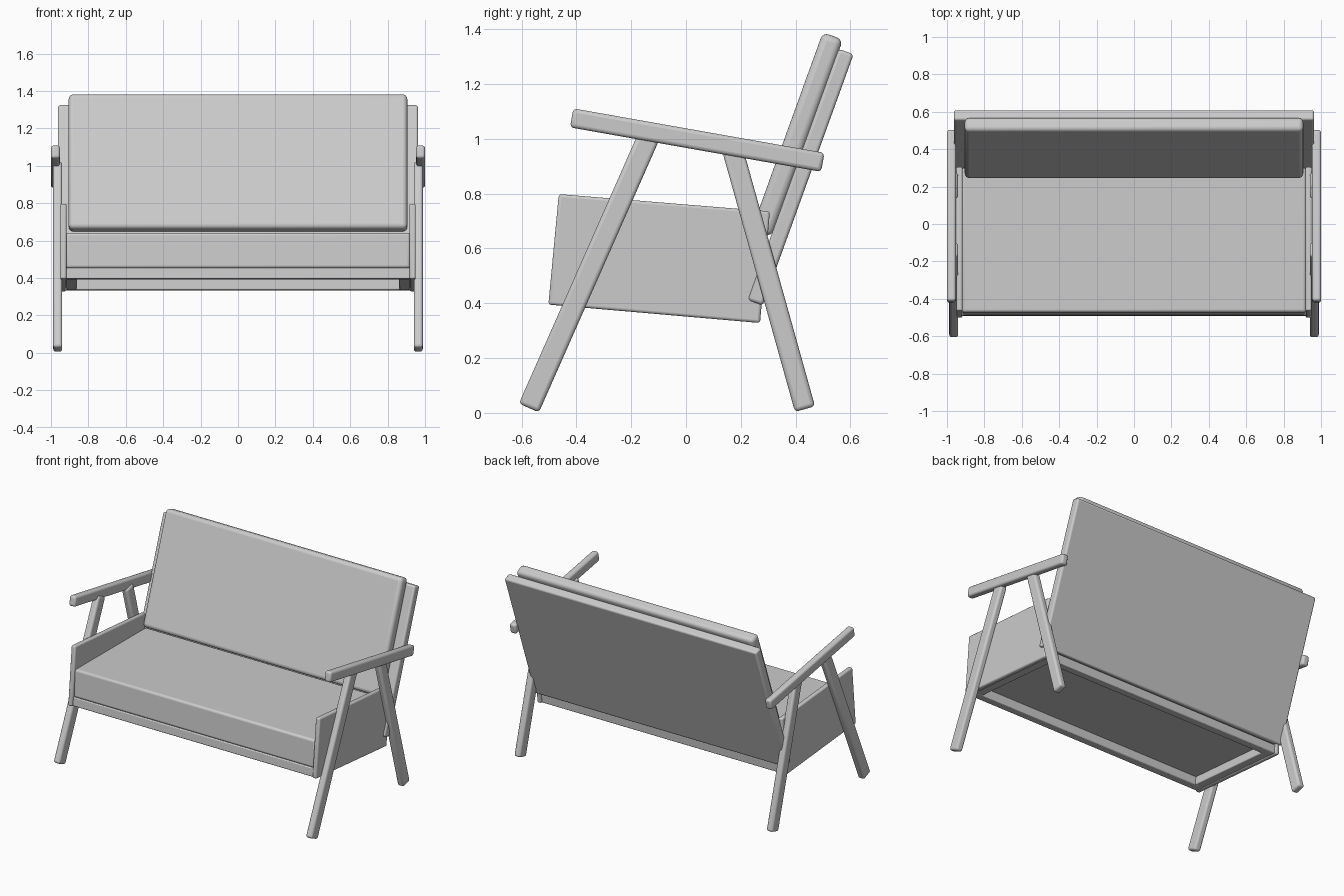
import bpy, bmesh
from mathutils import Vector

if "Cube" in bpy.data.objects:
    bpy.data.objects.remove(bpy.data.objects["Cube"])


def prism(name, profile, x0, x1, bevel, segments=3, mirror=False):
    """Extrude a (y, z) profile from x0 to x1, round its edges, optionally mirror it."""
    bm = bmesh.new()
    face = bm.faces.new([bm.verts.new((x0, y, z)) for y, z in profile])
    ext = bmesh.ops.extrude_face_region(bm, geom=[face])
    verts = [v for v in ext["geom"] if isinstance(v, bmesh.types.BMVert)]
    bmesh.ops.translate(bm, verts=verts, vec=(x1 - x0, 0, 0))
    bmesh.ops.recalc_face_normals(bm, faces=bm.faces)
    mesh = bpy.data.meshes.new(name)
    bm.to_mesh(mesh)
    bm.free()
    ob = bpy.data.objects.new(name, mesh)
    bpy.context.collection.objects.link(ob)
    mod = ob.modifiers.new("round", "BEVEL")
    mod.width, mod.segments = bevel, segments
    if mirror:
        ob.modifiers.new("mirror", "MIRROR")
    bpy.ops.object.select_all(action="DESELECT")
    ob.select_set(True)
    bpy.context.view_layer.objects.active = ob
    bpy.ops.object.shade_smooth_by_angle()
    return ob


def bar(a, b, width):
    """Rectangle profile around the line a-b in the side plane."""
    a, b = Vector(a), Vector(b)
    d = (b - a).normalized() * width / 2
    n = Vector((-d.y, d.x))
    return [a + n, b + n, b - n, a - n]


# Legs and armrests, on both sides
prism("front_legs", bar((-0.573, 0.018), (-0.135, 1.01), 0.08), 0.94, 0.988, 0.014, mirror=True)
prism("back_legs", bar((0.434, 0.014), (0.17, 0.96), 0.076), 0.94, 0.988, 0.014, mirror=True)
prism("armrests", bar((-0.417, 1.076), (0.499, 0.914), 0.07), 0.952, 1.0, 0.014, mirror=True)

# Side panels
prism("side_panels", [(-0.464, 0.798), (0.306, 0.735), (0.27, 0.328), (-0.502, 0.395)],
      0.917, 0.95, 0.01, mirror=True)

# Frame under the seat
prism("front_rail", bar((-0.49, 0.426), (-0.43, 0.421), 0.06), -0.92, 0.92, 0.006)
prism("back_rail", bar((0.205, 0.367), (0.265, 0.362), 0.06), -0.92, 0.92, 0.006)
prism("side_rails", bar((-0.44, 0.422), (0.22, 0.366), 0.058), 0.86, 0.92, 0.006, mirror=True)

# Seat cushion
prism("seat", [(-0.484, 0.454), (-0.472, 0.642), (0.305, 0.638), (0.222, 0.396)],
      -0.92, 0.92, 0.014)

# Back board and back cushion
prism("back_board", bar((0.253, 0.402), (0.584, 1.318), 0.058), -0.963, 0.963, 0.012)
prism("back_cushion", bar((0.276, 0.656), (0.536, 1.375), 0.078), -0.905, 0.905, 0.024, 4)
